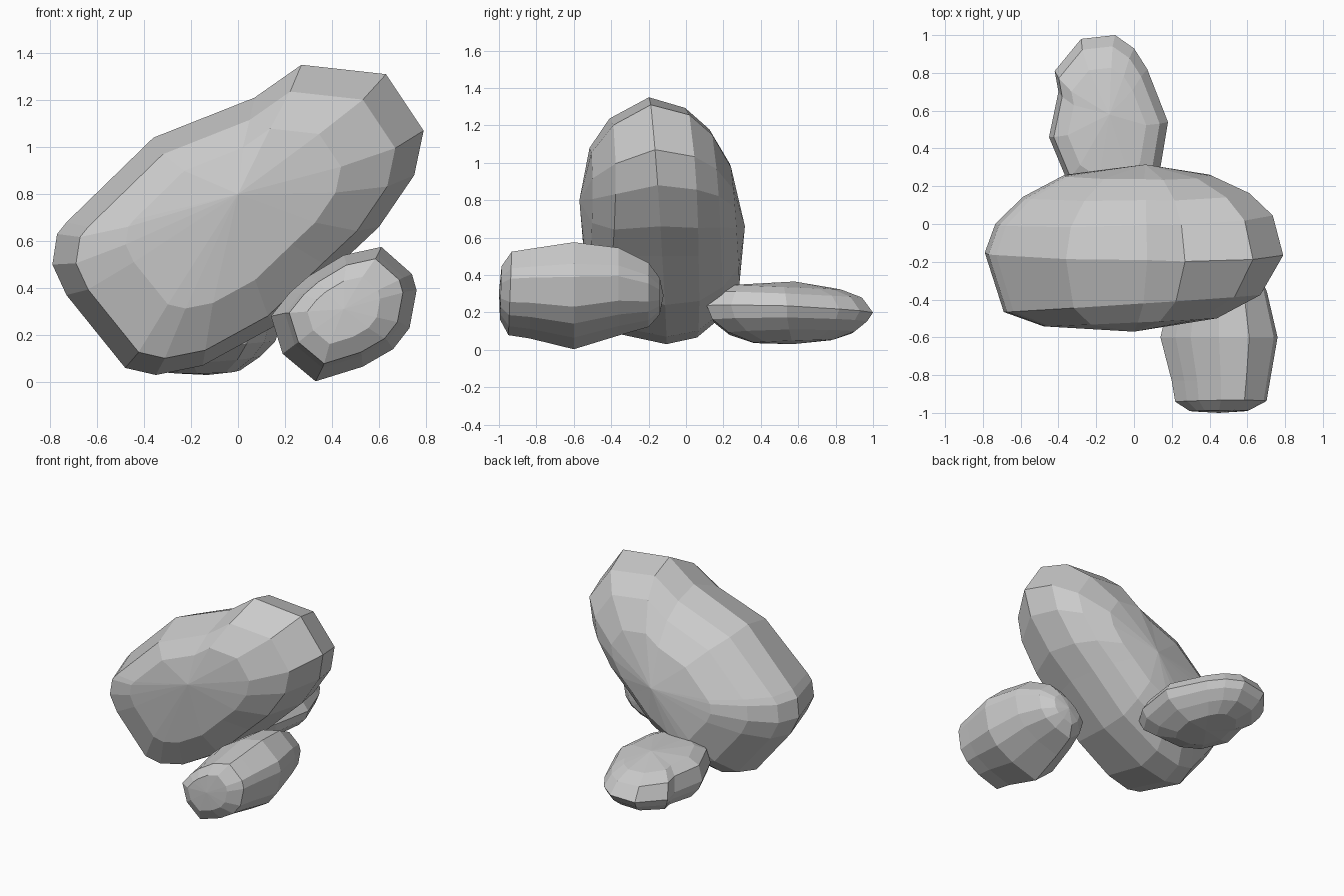
import bpy, bmesh

def rock(name, outline, centre, layers, place):
    """Loft an outline through (depth, scale, shift u, shift v, tilt u, tilt v) layers.
    The first and last layers are single points closing the ends."""
    bm = bmesh.new()
    cu, cv = centre
    rings = []
    for depth, s, du, dv, tu, tv in layers[1:-1]:
        ring = []
        for u, v in outline:
            a, b = (u - cu) * s, (v - cv) * s
            ring.append(bm.verts.new(place(cu + du + a, cv + dv + b, depth + tu * a + tv * b)))
        rings.append(ring)
    n = len(outline)
    for r0, r1 in zip(rings, rings[1:]):
        for i in range(n):
            j = (i + 1) % n
            bm.faces.new((r0[i], r0[j], r1[j], r1[i]))
    for lay, ring in ((layers[0], rings[0]), (layers[-1], rings[-1])):
        tip = bm.verts.new(place(cu + lay[2], cv + lay[3], lay[0]))
        for i in range(n):
            bm.faces.new((ring[i], ring[(i + 1) % n], tip))
    bmesh.ops.recalc_face_normals(bm, faces=bm.faces[:])
    me = bpy.data.meshes.new(name)
    bm.to_mesh(me)
    bm.free()
    ob = bpy.data.objects.new(name, me)
    bpy.context.collection.objects.link(ob)
    return ob

def upright(u, v, d):
    return (u, d, v)

def lying(u, v, d):
    return (u, v, d)

# Large leaning boulder: front outline, layered front to back
rock("large_boulder",
     [(-.79, .50), (-.77, .63), (-.73, .68), (-.36, 1.04), (.07, 1.21), (.27, 1.35),
      (.63, 1.31), (.79, 1.07), (.75, .88), (.60, .66), (.43, .50), (.16, .24),
      (-.15, .07), (-.35, .03), (-.48, .06), (-.73, .37)],
     (0, .68),
     [(-.57, 0, 0, .12, 0, 0),
      (-.52, .58, -.02, .01, .05, -.01),
      (-.42, .86, -.01, -.02, .07, -.01),
      (-.15, 1, 0, 0, .02, -.08),
      (.03, .93, 0, -.01, .06, -.08),
      (.16, .76, .01, -.01, .05, -.09),
      (.26, .50, .02, -.02, .03, -.09),
      (.315, 0, .06, -.02, 0, 0)], upright)

# Small front stone: front outline, layered front to back
rock("front_stone",
     [(.14, .28), (.22, .38), (.30, .45), (.45, .54), (.61, .575), (.74, .46), (.76, .39),
      (.73, .23), (.66, .14), (.53, .065), (.33, .003), (.19, .12)],
     (.45, .30),
     [(-1.0, 0, 0, .01, 0, 0),
      (-.99, .50, 0, .01, 0, .03),
      (-.94, .78, .01, .01, 0, .04),
      (-.83, .84, .01, .01, 0, .02),
      (-.60, 1, 0, 0, 0, 0),
      (-.36, .82, 0, .02, 0, 0),
      (-.20, .60, 0, .0, 0, 0),
      (-.14, .34, 0, -.01, 0, 0),
      (-.12, 0, 0, -.01, 0, 0)], upright)

# Flat rear stone: top outline, layered bottom to top
rock("rear_stone",
     [(-.10, 1.0), (-.28, .98), (-.42, .81), (-.40, .70), (-.45, .46), (-.35, .22),
      (-.20, .12), (.05, .11), (.13, .24), (.18, .54), (.07, .82), (0, .93)],
     (-.13, .55),
     [(.03, 0, 0, .02, 0, 0),
      (.045, .48, -.01, .02, .03, .04),
      (.09, .76, -.01, .01, .08, .02),
      (.15, .93, 0, 0, .08, 0),
      (.21, 1, 0, 0, .08, -.03),
      (.295, .89, -.01, -.01, .02, -.04),
      (.335, .66, -.01, -.02, 0, -.04),
      (.365, 0, 0, .03, 0, 0)], lying)
